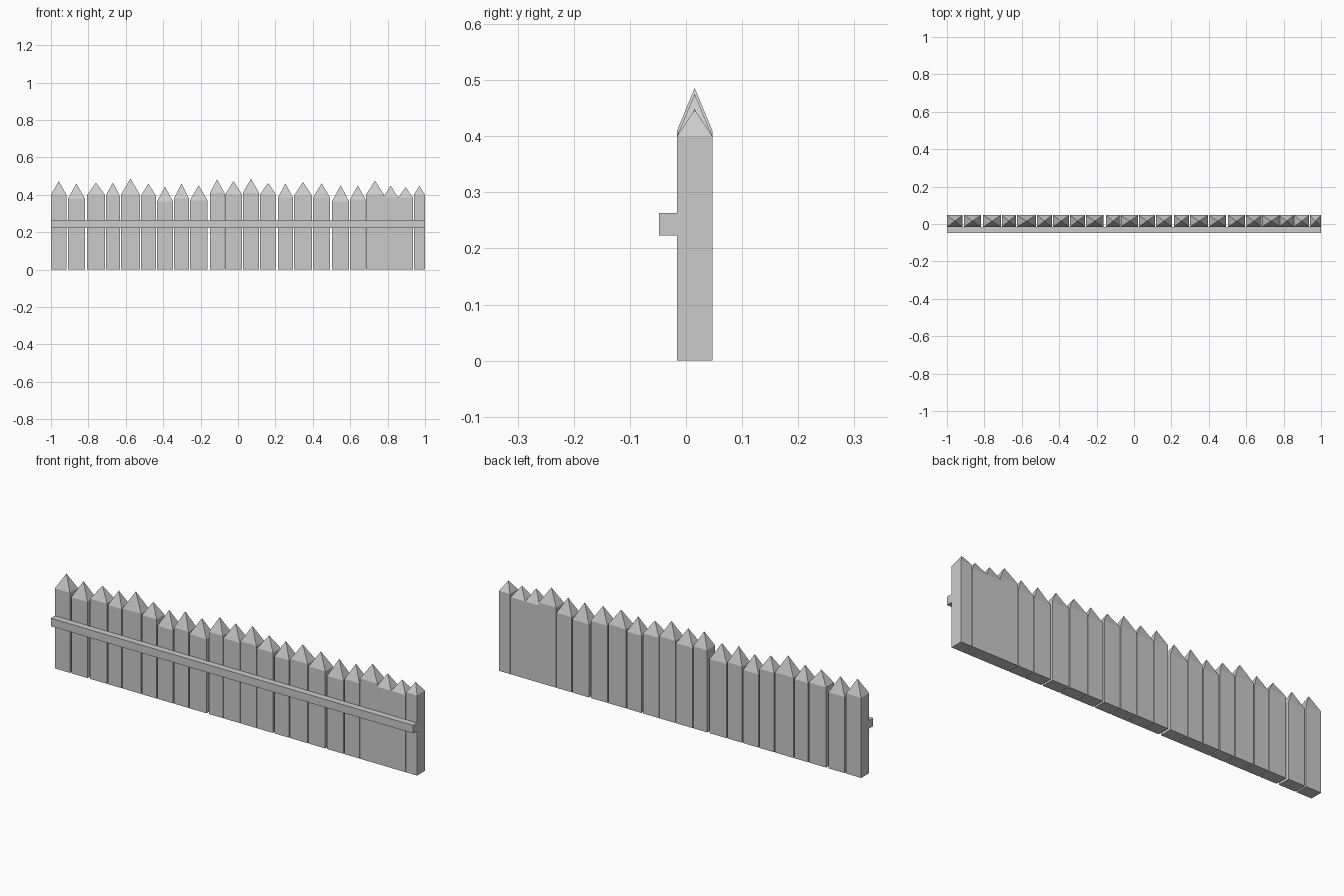
import bpy
import bmesh

cube = bpy.data.objects.get("Cube")
if cube:
    bpy.data.objects.remove(cube, do_unlink=True)

grey = bpy.data.materials.new("plain_grey")
grey.use_nodes = True
COLOUR = (0.6, 0.6, 0.6, 1)
grey.diffuse_color = COLOUR
grey.node_tree.nodes["Principled BSDF"].inputs["Base Color"].default_value = COLOUR


def box(name, x0, x1, y0, y1, z0, z1, peak=None):
    """Box between two corners; a peak height turns its top into a pyramid."""
    bm = bmesh.new()
    bmesh.ops.create_cube(bm, size=1)
    for v in bm.verts:
        v.co.x = x1 if v.co.x > 0 else x0
        v.co.y = y1 if v.co.y > 0 else y0
        v.co.z = z1 if v.co.z > 0 else z0
    if peak:
        bm.normal_update()
        top = max(bm.faces, key=lambda f: f.normal.z)
        tip = bmesh.ops.poke(bm, faces=[top])["verts"][0]
        tip.co.z = peak
    mesh = bpy.data.meshes.new(name)
    bm.to_mesh(mesh)
    bm.free()
    mesh.materials.append(grey)
    obj = bpy.data.objects.new(name, mesh)
    bpy.context.collection.objects.link(obj)
    return obj


# Pointed stakes: left edge, right edge, shoulder height, peak height
STAKES = [
    (-1.0, -.917, .40, .473), (-.909, -.819, .38, .46), (-.806, -.712, .40, .465),
    (-.707, -.631, .395, .465), (-.626, -.524, .40, .486), (-.519, -.439, .395, .46),
    (-.433, -.348, .365, .443), (-.342, -.262, .38, .46), (-.257, -.163, .37, .45),
    (-.15, -.073, .41, .482), (-.07, .022, .40, .474), (.026, .113, .41, .486),
    (.117, .204, .40, .463), (.213, .294, .385, .46), (.299, .396, .395, .468),
    (.401, .493, .385, .46), (.503, .594, .365, .45), (.599, .682, .375, .45),
    (.684, .781, .40, .475), (.776, .856, .385, .449), (.856, .936, .385, .44),
    (.94, 1.0, .40, .447),
]
for i, (x0, x1, shoulder, peak) in enumerate(STAKES, 1):
    box(f"stake_{i}", x0, x1, -.016, .047, 0, shoulder, peak)

# Horizontal rail across the front
box("front_rail", -1, 1, -.048, -.016, .223, .263)
